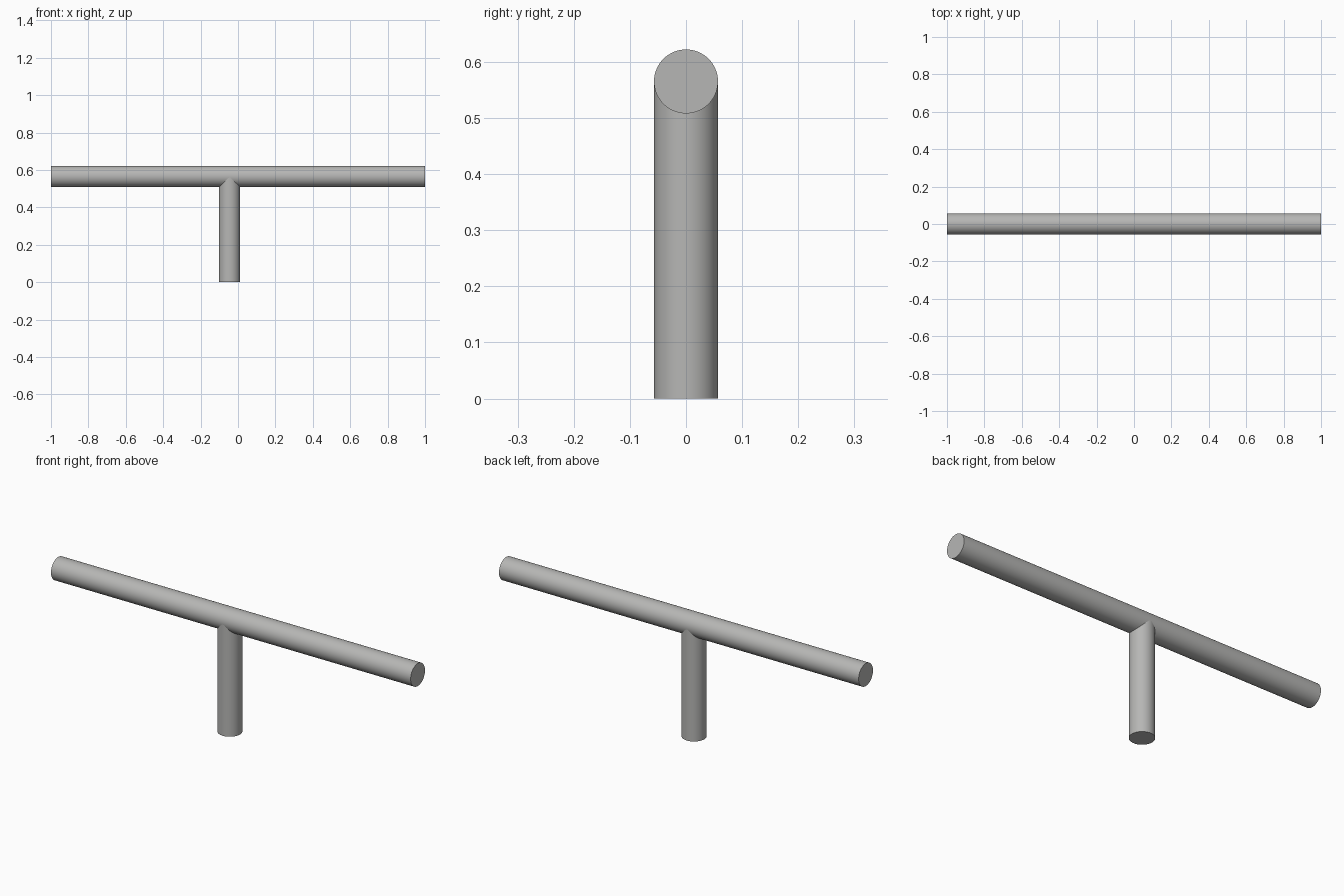
import bpy, math

if "Cube" in bpy.data.objects:
    bpy.data.objects.remove(bpy.data.objects["Cube"])

R = 0.057          # tube radius
AXIS_Z = 0.565     # height of the crossbar axis
POST_X = -0.045    # post sits slightly left of centre

steel = bpy.data.materials.new("brushed_grey_metal")
steel.diffuse_color = (0.47, 0.47, 0.46, 1)
steel.use_nodes = True
steel.node_tree.nodes["Principled BSDF"].inputs["Base Color"].default_value = steel.diffuse_color


def rod(name, radius, length, location, rotation=(0, 0, 0)):
    bpy.ops.mesh.primitive_cylinder_add(vertices=96, radius=radius, depth=length,
                                        location=location, rotation=rotation)
    ob = bpy.context.object
    ob.name = name
    ob.data.materials.append(steel)
    bpy.ops.object.shade_smooth_by_angle(angle=math.radians(30))
    return ob


# Long horizontal handle bar
rod("handle_bar", R, 2.0, (0, 0, AXIS_Z), (0, math.pi / 2, 0))

# Mounting post, ending on the bar's axis so the joint is a mitred saddle
rod("mounting_post", R - 0.0003, AXIS_Z, (POST_X, 0, AXIS_Z / 2))
